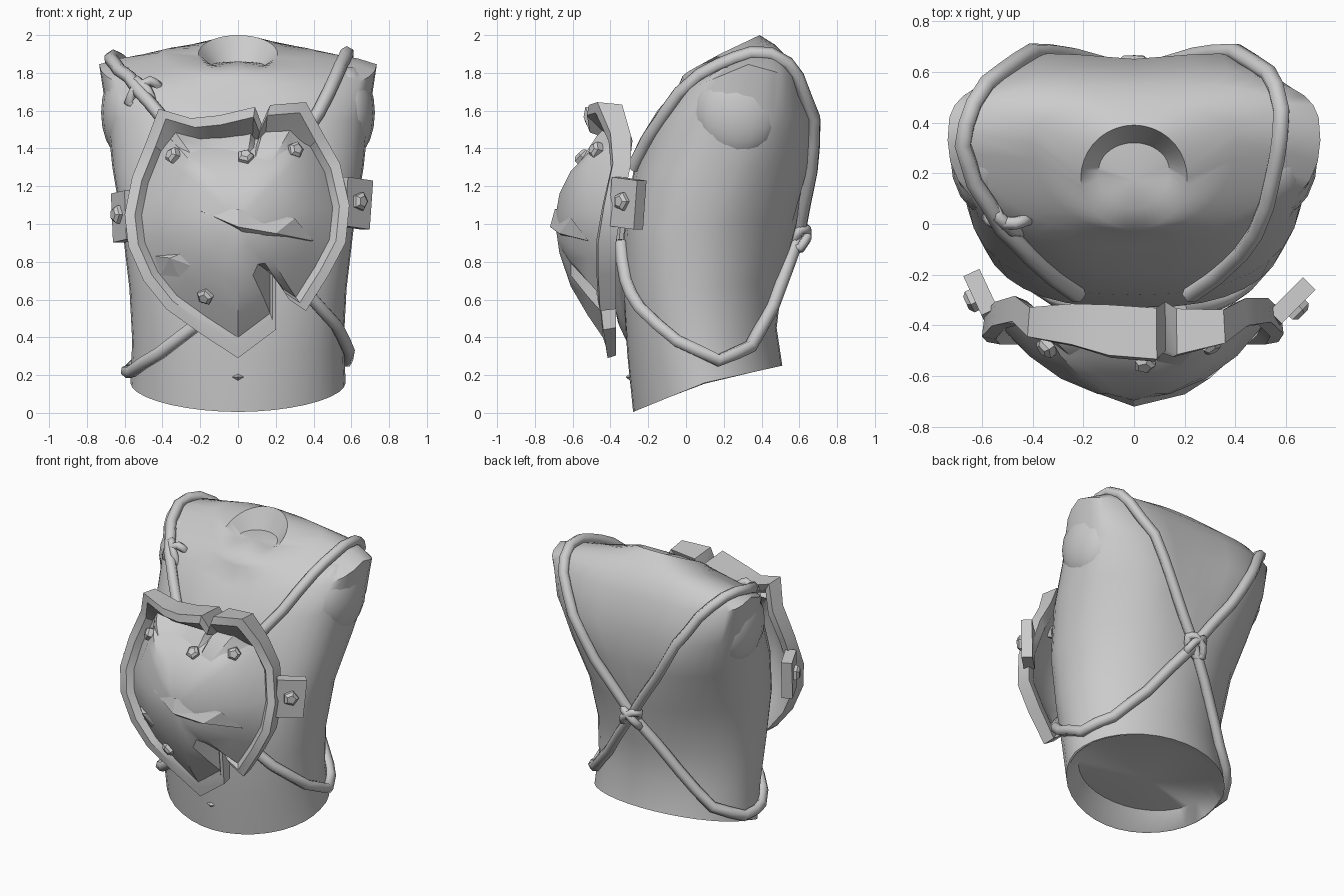
import bpy, bmesh, math
from mathutils import Vector
from mathutils.bvhtree import BVHTree

if "Cube" in bpy.data.objects:
    bpy.data.objects.remove(bpy.data.objects["Cube"])

grey = bpy.data.materials.new("stone_grey")
grey.diffuse_color = (0.6, 0.6, 0.6, 1)
grey.use_nodes = True
grey.node_tree.nodes["Principled BSDF"].inputs["Base Color"].default_value = grey.diffuse_color


def make(name, verts, faces, angle=35):
    me = bpy.data.meshes.new(name)
    me.from_pydata([tuple(v) for v in verts], [], faces)
    bm = bmesh.new()
    bm.from_mesh(me)
    bmesh.ops.recalc_face_normals(bm, faces=bm.faces)
    bm.to_mesh(me)
    bm.free()
    ob = bpy.data.objects.new(name, me)
    bpy.context.collection.objects.link(ob)
    me.materials.append(grey)
    if angle:
        bpy.ops.object.select_all(action='DESELECT')
        ob.select_set(True)
        bpy.context.view_layer.objects.active = ob
        bpy.ops.object.shade_smooth_by_angle(angle=math.radians(angle))
    return ob


def loft(rings, first=None, last=None):
    """Bridge equal closed rings, with optional centre points closing the ends."""
    n = len(rings[0])
    verts = [v for r in rings for v in r]
    faces = [(k * n + i, k * n + (i + 1) % n, (k + 1) * n + (i + 1) % n, (k + 1) * n + i)
             for k in range(len(rings) - 1) for i in range(n)]
    for tip, base in ((first, 0), (last, (len(rings) - 1) * n)):
        if tip:
            verts.append(tip)
            faces += [(base + i, base + (i + 1) % n, len(verts) - 1) for i in range(n)]
    return verts, faces


# torso: each section is front (y, z), side (x, y, z), back (y, z), front and back roundness
sections = [
    ((-.20, .14), (.48, .10, .22), (.43, .26), 1, 1),
    ((-.27, .015), (.56, .10, .155), (.50, .25), 1.05, 1),
    ((-.28, .005), (.57, .10, .16), (.51, .25), 1.05, 1),
    ((-.31, .30), (.56, .07, .38), (.48, .45), .95, 1.03),
    ((-.33, .60), (.575, .05, .66), (.51, .70), .85, 1.07),
    ((-.33, .95), (.615, .07, 1.0), (.59, 1.0), .78, 1.05),
    ((-.28, 1.27), (.665, .17, 1.30), (.64, 1.3), .82, .88),
    ((-.19, 1.53), (.695, .28, 1.58), (.65, 1.55), .88, .66),
    ((-.09, 1.67), (.735, .33, 1.845), (.60, 1.77), .92, .62),
    ((-.05, 1.73), (.64, .35, 1.875), (.55, 1.87), .95, .65),
    ((-.03, 1.77), (.40, .32, 1.91), (.47, 1.95), .95, .8),
    ((-.02, 1.79), (.21, .18, 1.90), (.39, 2.0), 1, 1),
    ((.06, 1.835), (.14, .21, 1.84), (.32, 1.86), 1, 1),
]
N = 36


def section(f, s, b, pf, pb):
    out = []
    for i in range(N):
        t = 2 * math.pi * i / N
        c, sn = math.cos(t), math.sin(t)
        end, p = (b, pb) if sn > 0 else (f, pf)
        w = abs(sn) ** p
        x = s[0] * math.copysign(abs(c) ** p, c)
        y, z = s[1] + (end[0] - s[1]) * w, s[2] + (end[1] - s[2]) * w
        if y > .3 and z > .9:  # shoulder blades
            y += .045 * math.exp(-((abs(x) - .35) / .18) ** 2 - ((z - 1.42) / .3) ** 2)
        if y < .02 and z > 1.55:  # throat hollow
            z -= .04 * math.exp(-(x / .14) ** 2 - ((y + .09) / .06) ** 2)
        out.append((x, y, z))
    return out


verts, faces = loft([section(*s) for s in sections], (0, .12, .17), (0, .17, 1.86))
torso = make("torso", verts, faces, 50)
bvh = BVHTree.FromPolygons(verts, faces)

# rounded arm stumps
for s, side in ((-1, "left"), (1, "right")):
    bpy.ops.mesh.primitive_uv_sphere_add(segments=16, ring_count=10, radius=1, location=(s * .585, .27, 1.59))
    ob = bpy.context.object
    ob.name = side + "_arm_stump"
    ob.scale = (.14, .23, .25)
    ob.data.materials.append(grey)
    bpy.ops.object.shade_smooth()

# chest plate outline (x, z), with a torn notch at the top and at the lower right
outline = [(-.42, 1.61), (-.25, 1.56), (-.1, 1.575), (.09, 1.62), (.125, 1.53), (.17, 1.63), (.36, 1.645),
           (.45, 1.48), (.54, 1.32), (.59, 1.1), (.57, .9), (.48, .73), (.36, .54), (.27, .60),
           (.20, .72), (.20, .44), (.0, .29), (-.2, .42), (-.38, .55), (-.5, .70), (-.58, .88),
           (-.60, 1.05), (-.56, 1.25), (-.48, 1.45)]
whole = list(outline)
for i, p in {4: (.125, 1.6), 12: (.39, .60), 13: (.31, .52), 14: (.23, .46), 15: (.15, .40)}.items():
    whole[i] = p
CX, CZ = 0, 1.02


def rim_back(x, z):
    low = min(1, max(0, (1.4 - z) / .45))
    lean = max(0, z - 1.42) * .28
    return -.275 - .095 * low - lean


def rim_front(x, z):
    top = max(0, 1 - abs(x) / .5) if z > 1.4 else 0
    tip = .05 * max(0, min(1, (.6 - z) / .3))
    return rim_back(x, z) - .095 - .13 * top + tip


def plate_ring(s, fn, notch=1):
    """Outline scaled about the plate centre; notch fades the tears out."""
    out = []
    for (x, z), (wx, wz) in zip(outline, whole):
        x, z = wx + (x - wx) * notch, wz + (z - wz) * notch
        out.append((CX + (x - CX) * s, fn(x, z), CZ + (z - CZ) * s))
    return out


def dome_edge(x, z):
    return rim_back(x, min(z, 1.45)) - .07 - (.05 if z > 1.5 else 0)


rings = [plate_ring(.5, lambda x, z: -.56, .3), plate_ring(.72, lambda x, z: -.47, .85),
         plate_ring(.88, lambda x, z: rim_back(x, z) - .02), plate_ring(.98, rim_back),
         plate_ring(1, rim_front), plate_ring(.91, lambda x, z: rim_front(x, z) - .01)]
dome = [(.85, dome_edge, 1, .43), (.69, lambda x, z: -.52, .85, .355), (.48, lambda x, z: -.61, .3, .26),
        (.24, lambda x, z: -.67, 0, .14)]
for s, fn, notch, cap in dome:
    rings.append([(x, y, min(z, CZ + cap)) for x, y, z in plate_ring(s, fn, notch)])
verts, faces = loft(rings, (0, -.64, CZ), (0, -.695, CZ))
plate = make("chest_plate", verts, faces, 32)
plate_bvh = BVHTree.FromPolygons(verts, faces)


def plate_point(x, z):
    loc, nor, _, _ = plate_bvh.ray_cast(Vector((x, -2, z)), Vector((0, 1, 0)))
    return loc, (nor if nor.y < 0 else -nor)


def on_plate(x, z, out=0):
    return plate_point(x, z)[0] + Vector((0, -out, 0))


# gash across the plate: a jutting upper lip with a shadowed underside
gash = [on_plate(-.20, 1.07, .004), on_plate(0, .985, .03), on_plate(.40, .91, .012),
        on_plate(.30, 1.03, .012), on_plate(0, 1.08, .01), on_plate(.05, .93, -.03), on_plate(.2, .95, .035)]
make("gash_lip", gash, [(0, 1, 4), (1, 6, 3), (6, 2, 3), (1, 3, 4), (0, 5, 1), (1, 5, 6), (6, 5, 2)], 0)
# chipped dent
chip = [on_plate(-.34 + dx, .78 + dz, d) for dx, dz, d in ((-.1, .05, .004), (.03, .06, .004), (.09, 0, .004),
        (.03, -.06, .004), (-.07, -.05, .004), (-.02, .04, .025))]
make("chipped_dent", chip, [(5, i, (i + 1) % 5) for i in range(5)], 0)


def bolt(name, loc, nor, r=.045):
    """Five sided bolt with a smaller raised cap."""
    q = nor.to_track_quat('Z', 'Y')
    rs = [[loc + q @ Vector((rad * math.cos(a), rad * math.sin(a), h)) for a in [2 * math.pi * i / 5 for i in range(5)]]
          for rad, h in ((r, -.03), (r, .02), (r * .6, .035))]
    v, f = loft(rs, None, loc + q @ Vector((0, 0, .035)))
    make(name, v, f, 0)


for i, (x, z) in enumerate([(-.34, 1.36), (.04, 1.35), (.30, 1.39), (-.17, .62)]):
    bolt("plate_bolt_%d" % i, *plate_point(x, z))

# side clasps holding the plate
for s, side, c, turn, length in ((1, "right", Vector((.615, -.31, 1.11)), 45, .19),
                                 (-1, "left", Vector((-.60, -.28, 1.04)), 65, .17)):
    a = math.radians(turn)
    bpy.ops.mesh.primitive_cube_add(size=1, location=c, rotation=(0, s * .1, s * a))
    ob = bpy.context.object
    ob.name = side + "_clasp"
    ob.scale = (length, .07, .26)
    ob.data.materials.append(grey)
    nor = Vector((s * math.sin(a), -math.cos(a), 0))
    bolt(side + "_clasp_bolt", c + nor * .035 + Vector((0, 0, .01)), nor, .05)


def rope(name, pts, r=.036, snap=True, cyclic=False):
    path = []
    for a, b in zip(pts, pts[1:]):
        a, b = Vector(a), Vector(b)
        path += [a, a.lerp(b, .5)]
    path.append(Vector(pts[-1]))
    if snap:
        for i, p in enumerate(path):
            loc, nor, _, _ = bvh.find_nearest(p)
            out = loc - Vector((0, .15, loc.z))
            path[i] = loc + (nor if nor.dot(out) > 0 or nor.z > .3 else -nor) * .022
    cu = bpy.data.curves.new(name, 'CURVE')
    cu.dimensions = '3D'
    cu.bevel_depth = r
    cu.bevel_resolution = 1
    cu.use_fill_caps = True
    sp = cu.splines.new('POLY')
    sp.points.add(len(path) - 1)
    for q, p in zip(sp.points, path):
        q.co = (*p, 1)
    sp.use_cyclic_u = cyclic
    ob = bpy.data.objects.new(name, cu)
    bpy.context.collection.objects.link(ob)
    cu.materials.append(grey)


# ropes run over a shoulder, cross the back, pass the opposite hip and return under the plate
rope("right_shoulder_rope", [(.22, -.28, 1.3), (.42, -.1, 1.58), (.52, .08, 1.78), (.57, .25, 1.91), (.58, .45, 1.9),
     (.53, .6, 1.78), (.4, .68, 1.55), (.24, .68, 1.28), (0, .63, .92), (-.3, .53, .55), (-.48, .38, .32),
     (-.58, .18, .22), (-.55, -.02, .22), (-.4, -.2, .32), (-.2, -.33, .48), (-.05, -.36, .65), (.1, -.36, .82)])
rope("left_shoulder_rope", [(-.22, -.28, 1.3), (-.4, -.1, 1.56), (-.5, .03, 1.68), (-.63, .16, 1.82), (-.68, .3, 1.9),
     (-.64, .48, 1.89), (-.52, .62, 1.75), (-.4, .68, 1.55), (-.24, .68, 1.28), (0, .63, .92), (.3, .53, .55),
     (.5, .38, .36), (.6, .18, .28), (.57, -.05, .38), (.42, -.22, .56), (.3, -.3, .7), (.18, -.34, .9)])


# knots made of two crossing loops
def knot(name, c, nor, r):
    c, q = Vector(c), Vector(nor).to_track_quat('Z', 'Y')
    for k, tilt in enumerate((.6, -.7)):
        pts = [c + q @ Vector((r * math.cos(a) * math.cos(tilt), r * math.cos(a) * math.sin(tilt) + .5 * r * math.sin(a) * math.cos(tilt),
               .5 * r * math.sin(a))) for a in [2 * math.pi * i / 6 for i in range(6)]]
        rope("%s_loop_%d" % (name, k), pts, .026, False, True)


knot("back_knot", (0, .605, .92), (0, 1, 0), .08)
knot("shoulder_knot", (-.50, .02, 1.69), (-.3, -.8, .5), .09)

# navel
bpy.ops.mesh.primitive_cone_add(vertices=4, radius1=.04, depth=.03, location=(0, -.305, .19), rotation=(math.pi / 2, 0, 0))
navel = bpy.context.object
navel.name = "navel"
navel.scale = (1, .6, 1)
navel.data.materials.append(grey)
